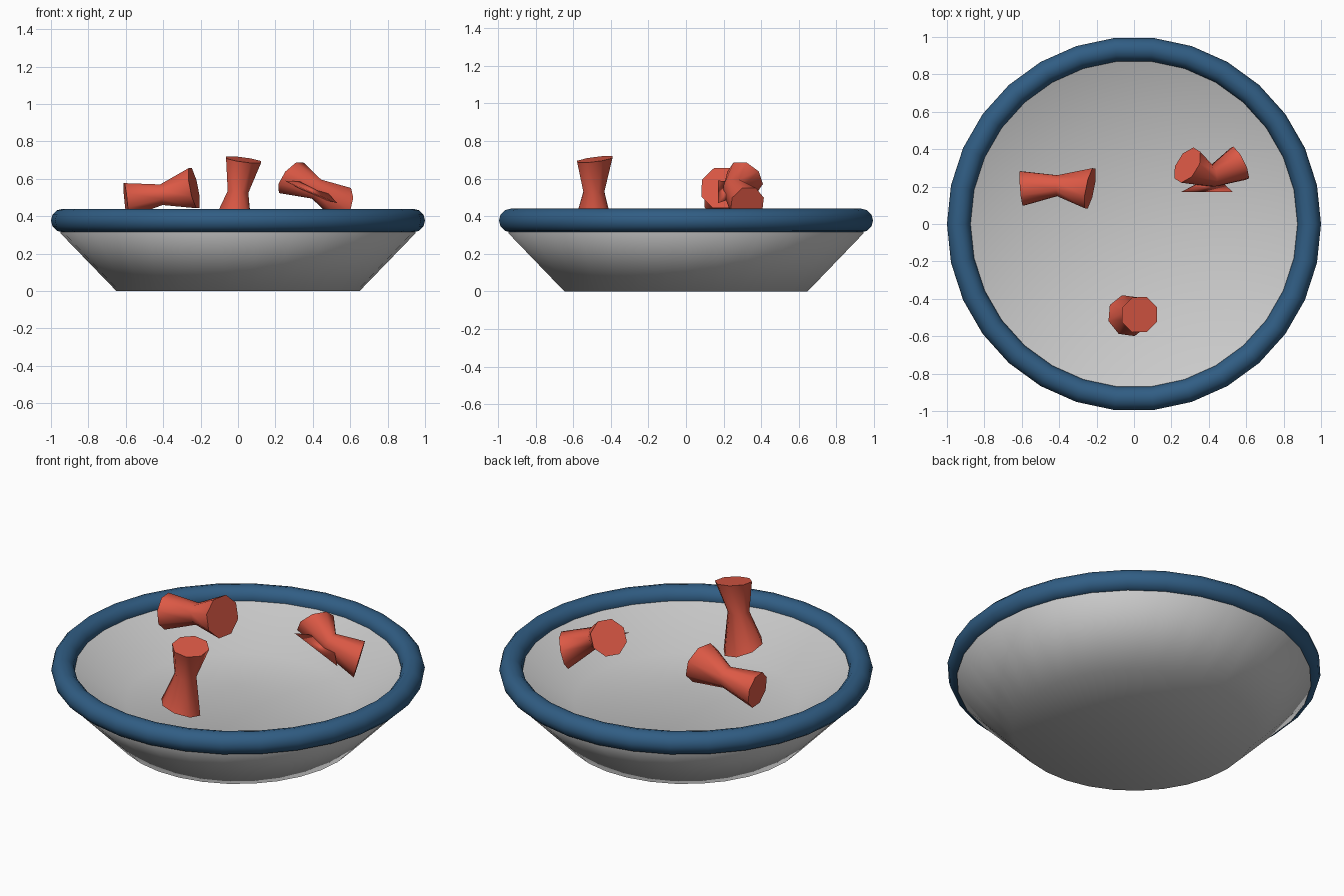
import bpy, bmesh, math
from mathutils import Vector

if "Cube" in bpy.data.objects:
    bpy.data.objects.remove(bpy.data.objects["Cube"])


def material(name, rgb):
    m = bpy.data.materials.new(name)
    m.diffuse_color = (*rgb, 1)
    m.use_nodes = True
    m.node_tree.nodes["Principled BSDF"].inputs["Base Color"].default_value = m.diffuse_color
    return m


RED = material("red", (0.72, 0.1, 0.06))
BLUE = material("blue", (0.03, 0.11, 0.23))


def finish(bm, name, mat=None):
    bmesh.ops.recalc_face_normals(bm, faces=bm.faces)
    me = bpy.data.meshes.new(name)
    bm.to_mesh(me)
    bm.free()
    if mat:
        me.materials.append(mat)
    for p in me.polygons:
        p.use_smooth = len(p.vertices) <= 4
    ob = bpy.data.objects.new(name, me)
    bpy.context.collection.objects.link(ob)
    return ob


def bridge(bm, a, b):
    n = max(len(a), len(b))
    for i in range(n):
        j = (i + 1) % n
        if len(a) == 1:
            bm.faces.new((a[0], b[i], b[j]))
        elif len(b) == 1:
            bm.faces.new((a[i], b[0], a[j]))
        else:
            bm.faces.new((a[i], b[i], b[j], a[j]))


# bowl: lathed closed profile, foot and floor both rise to the middle
def lathe(name, profile, seg):
    bm = bmesh.new()
    rings = []
    for r, z in profile:
        n = seg if r else 1
        rings.append([bm.verts.new((r * math.cos(math.tau * i / n), r * math.sin(math.tau * i / n), z))
                      for i in range(n)])
    for a, b in zip(rings, rings[1:]):
        bridge(bm, a, b)
    return finish(bm, name)


lathe("bowl", [(0, 0.09), (0.65, 0), (0.95, 0.31), (0.93, 0.38), (0.87, 0.37), (0.6, 0.19), (0, 0.28)], 30)

# rolled rim
bpy.ops.mesh.primitive_torus_add(major_segments=30, minor_segments=12, major_radius=0.937,
                                 minor_radius=0.063, location=(0, 0, 0.377))
rim = bpy.context.object
rim.name = "rim"
rim.data.materials.append(BLUE)
bpy.ops.object.shade_smooth()


# hourglass pieces: three octagonal rings along a bent axis, capped
def hourglass(name, stations, fin=None):
    bm = bmesh.new()
    rings = []
    for centre, normal, r in stations:
        q = Vector(normal).to_track_quat('Z', 'Y')
        rings.append([bm.verts.new(Vector(centre) + q @ Vector(
            (r * math.cos(math.tau * (i + .5) / 8), r * math.sin(math.tau * (i + .5) / 8), 0))) for i in range(8)])
    for a, b in zip(rings, rings[1:]):
        bridge(bm, a, b)
    caps = [bm.faces.new(rings[0]), bm.faces.new(rings[-1])]
    bmesh.ops.split_edges(bm, edges=list({e for f in caps for e in f.edges}))
    if fin:  # thin pleat sticking out at the waist
        v = [bm.verts.new(p) for p in fin]
        for i, j, k in ((0, 1, 2), (0, 1, 3), (0, 2, 3), (1, 2, 3)):
            bm.faces.new((v[i], v[j], v[k]))
    return finish(bm, name, RED)


hourglass("front_piece", [((-0.03, -0.49, 0.33), (0.25, 0.2, 1), 0.115),
                          ((0.0, -0.49, 0.53), (0.1, 0, 1), 0.06),
                          ((0.03, -0.485, 0.702), (0.13, -0.13, 1), 0.102)])
hourglass("left_piece", [((-0.6, 0.19, 0.485), (1, 0.08, 0.1), 0.1),
                         ((-0.41, 0.205, 0.515), (1, 0, 0.12), 0.06),
                         ((-0.235, 0.19, 0.55), (1, -0.2, 0.2), 0.118)])
hourglass("right_piece", [((0.285, 0.315, 0.605), (0.65, -0.4, -0.5), 0.105),
                          ((0.42, 0.255, 0.545), (1, 0.1, -0.45), 0.06),
                          ((0.565, 0.325, 0.46), (1, 0.5, -0.3), 0.102)],
          fin=[(0.25, 0.17, 0.59), (0.53, 0.17, 0.47), (0.43, 0.26, 0.58), (0.42, 0.26, 0.5)])
